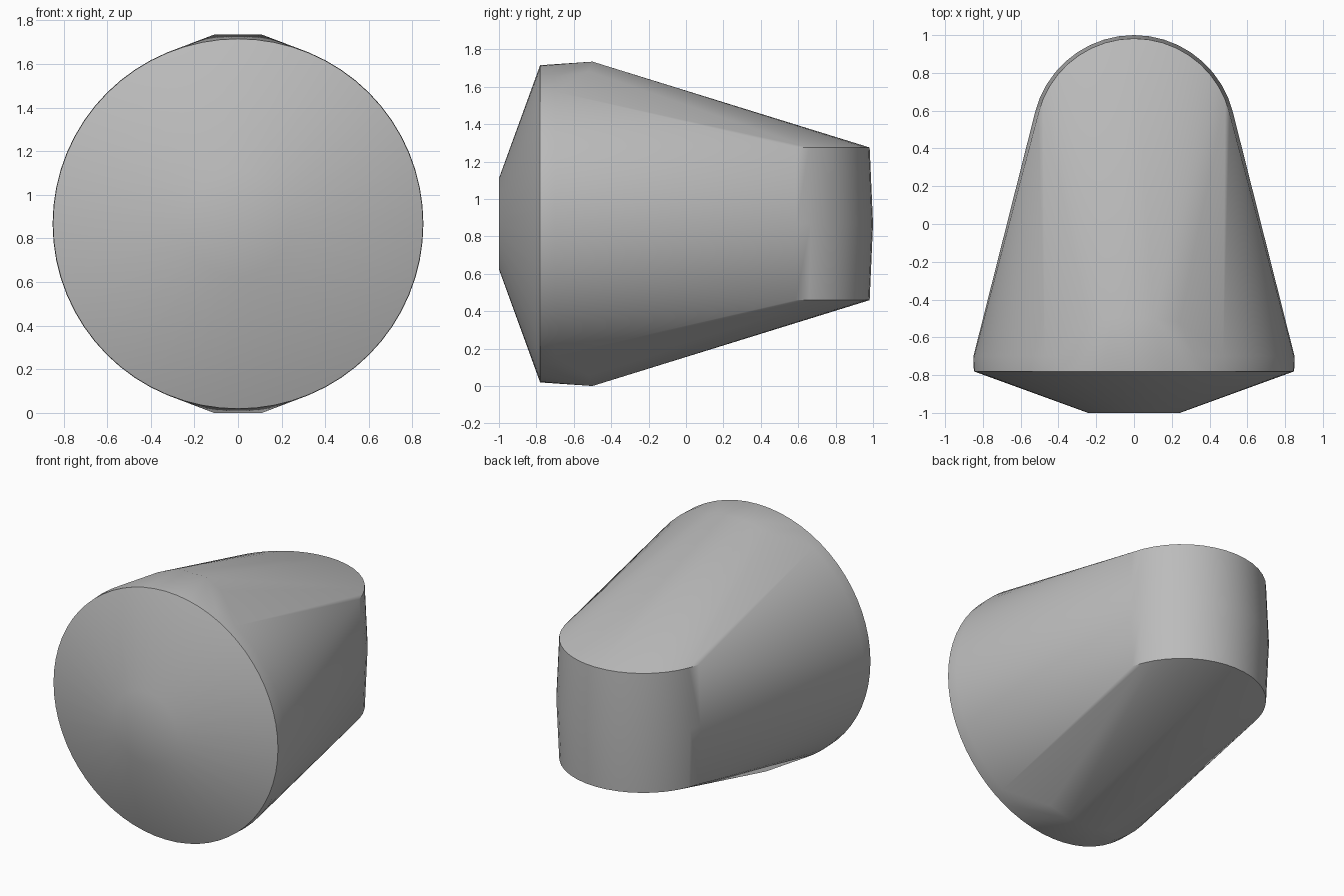
import bpy, bmesh, math

cube = bpy.data.objects.get("Cube")
if cube:
    bpy.data.objects.remove(cube)

MID = 0.867          # height of the long axis


def ring(bm, y, r, count=64):
    """Upright circle around the long axis."""
    for i in range(count):
        a = math.tau * i / count
        bm.verts.new((r * math.cos(a), y, MID + r * math.sin(a)))


def back_arc(bm, z, r, count=18):
    """Level rounded end; its ends meet the tapering flanks."""
    start = math.radians(14)
    for i in range(count + 1):
        a = start + (math.pi - 2 * start) * i / count
        bm.verts.new((r * math.cos(a), 0.46 + r * math.sin(a), z))


bm = bmesh.new()

# Blunt nose, wide rim and shoulder
ring(bm, -1.0, 0.243, 32)
ring(bm, -0.78, 0.848)
ring(bm, -0.70, 0.85)

# Small ridges above and below the shoulder
for side in (-1, 1):
    for up in (-1, 1):
        bm.verts.new((side * 0.11, -0.50, MID + up * 0.867))
        bm.verts.new((side * 0.24, -0.52, MID + up * 0.815))

# Rounded upright tail wall, slightly bulged at mid height
back_arc(bm, MID - 0.408, 0.522)
back_arc(bm, MID, 0.54)
back_arc(bm, MID + 0.408, 0.522)

# Stretch one tight skin over all the sections
hull = bmesh.ops.convex_hull(bm, input=bm.verts[:])
loose = {v for v in hull["geom_interior"] + hull["geom_unused"]
         if isinstance(v, bmesh.types.BMVert) and not v.link_faces}
bmesh.ops.delete(bm, geom=list(loose), context='VERTS')
bmesh.ops.dissolve_limit(bm, angle_limit=math.radians(0.5),
                         verts=bm.verts[:], edges=bm.edges[:])
bmesh.ops.recalc_face_normals(bm, faces=bm.faces[:])

mesh = bpy.data.meshes.new("tapered_body")
bm.to_mesh(mesh)
bm.free()
body = bpy.data.objects.new("tapered_body", mesh)
bpy.context.collection.objects.link(body)

# Plain grey
grey = bpy.data.materials.new("plain_grey")
grey.use_nodes = True
colour = (0.5, 0.5, 0.5, 1)
grey.diffuse_color = colour
grey.node_tree.nodes["Principled BSDF"].inputs["Base Color"].default_value = colour
mesh.materials.append(grey)

# Smooth skin with crisp rim and tail edges
bpy.ops.object.select_all(action='DESELECT')
body.select_set(True)
bpy.context.view_layer.objects.active = body
bpy.ops.object.shade_smooth_by_angle(angle=math.radians(35))
